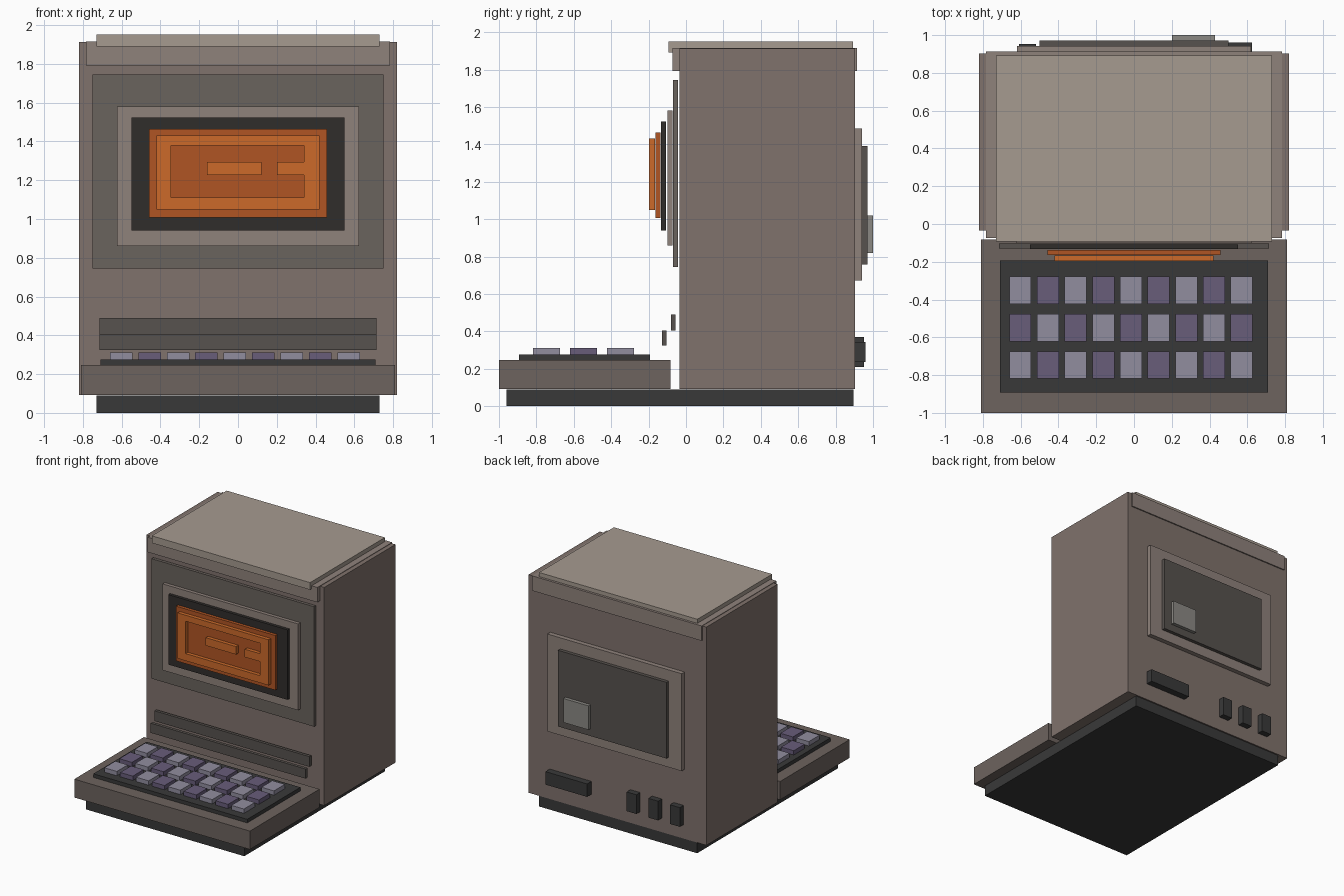
import bpy, bmesh

if "Cube" in bpy.data.objects:
    bpy.data.objects.remove(bpy.data.objects["Cube"])


def material(name, hex_code):
    def lin(c):
        return c / 12.92 if c <= 0.04045 else ((c + 0.055) / 1.055) ** 2.4
    m = bpy.data.materials.new(name)
    rgb = [lin(int(hex_code[i:i + 2], 16) / 255) for i in (0, 2, 4)]
    m.diffuse_color = (*rgb, 1)
    m.use_nodes = True
    m.node_tree.nodes["Principled BSDF"].inputs["Base Color"].default_value = m.diffuse_color
    return m


BODY = material("warm_grey", "80726c")
DECK = material("deck_grey", "6d635e")
CAP = material("pale_beige", "a69b90")
BAND = material("band_beige", "8f827b")
PLATE = material("plate_grey", "6a635d")
SLATE = material("slate_grey", "57524e")
BLACK = material("charcoal", "393939")
SCREEN = material("screen_black", "302d2b")
RUST = material("dark_orange", "b05524")
ORANGE = material("orange", "cc6a2a")
LILAC = material("light_key", "918d9f")
PURPLE = material("purple_key", "685d7a")
LABEL = material("label_grey", "8b8984")


def boxes(name, mat, *extents):
    """One object of boxes, each given as (x0, x1, y0, y1, z0, z1)."""
    bm = bmesh.new()
    for x0, x1, y0, y1, z0, z1 in extents:
        for v in bmesh.ops.create_cube(bm, size=1)["verts"]:
            v.co = (x1 if v.co.x > 0 else x0,
                    y1 if v.co.y > 0 else y0,
                    z1 if v.co.z > 0 else z0)
    me = bpy.data.meshes.new(name)
    bm.to_mesh(me)
    bm.free()
    me.materials.append(mat)
    ob = bpy.data.objects.new(name, me)
    bpy.context.collection.objects.link(ob)
    return ob


# Case
boxes("base", BLACK, (-.73, .73, -.96, .895, 0, .09))
boxes("cabinet", BODY, (-.82, .82, -.035, .903, .093, 1.912))
boxes("top_band", BAND, (-.783, .783, -.073, .913, 1.792, 1.916))
boxes("top_cap", CAP, (-.73, .73, -.093, .893, 1.89, 1.95))

# Stepped screen surround
boxes("front_plate", PLATE, (-.75, .75, -.069, -.044, .745, 1.745))
boxes("screen_bezel", BAND, (-.625, .625, -.1, -.071, .86, 1.58))
boxes("screen_border", SCREEN, (-.55, .55, -.133, -.108, .94, 1.523))
boxes("screen", RUST, (-.458, .458, -.163, -.137, 1.007, 1.463))

# Raised pattern on the screen: ring, centre bar and right stub
ya, yb = -.197, -.167
boxes("screen_pattern", ORANGE,
      (-.42, .42, ya, yb, 1.38, 1.43), (-.42, .42, ya, yb, 1.05, 1.11),
      (-.42, -.345, ya, yb, 1.11, 1.38), (.34, .42, ya, yb, 1.11, 1.38),
      (-.16, .12, ya, yb, 1.227, 1.293), (.2, .34, ya, yb, 1.227, 1.293))

# Bars under the screen
boxes("upper_bar", SLATE, (-.715, .715, -.08, -.055, .405, .49))
boxes("lower_bar", SLATE, (-.715, .715, -.129, -.103, .325, .405))

# Keyboard
boxes("keyboard_deck", DECK, (-.81, .81, -1, -.083, .093, .246))
boxes("key_bed", BLACK, (-.71, .71, -.892, -.192, .246, .276))
keys = {0: [], 1: []}
for row in range(3):
    for col in range(9):
        x, y = -.602 + .1465 * col, -.351 - .198 * row
        keys[(row + col) % 2].append((x - .058, x + .058, y - .072, y + .072, .276, .312))
boxes("light_keys", LILAC, *keys[0])
boxes("purple_keys", PURPLE, *keys[1])

# Back panel, label and sockets
boxes("back_frame", BAND, (-.62, .62, .903, .942, .673, 1.485))
boxes("back_panel", SLATE, (-.5, .5, .942, .971, .757, 1.392))
boxes("back_label", LABEL, (.2, .43, .971, 1, .82, 1.02))
boxes("wide_socket", BLACK, (.24, .625, .903, .96, .235, .343))
for i in range(3):
    x = -.165 - .2 * i
    boxes(f"small_socket_{i + 1}", BLACK, (x - .045, x + .045, .903, .953, .21, .37))
